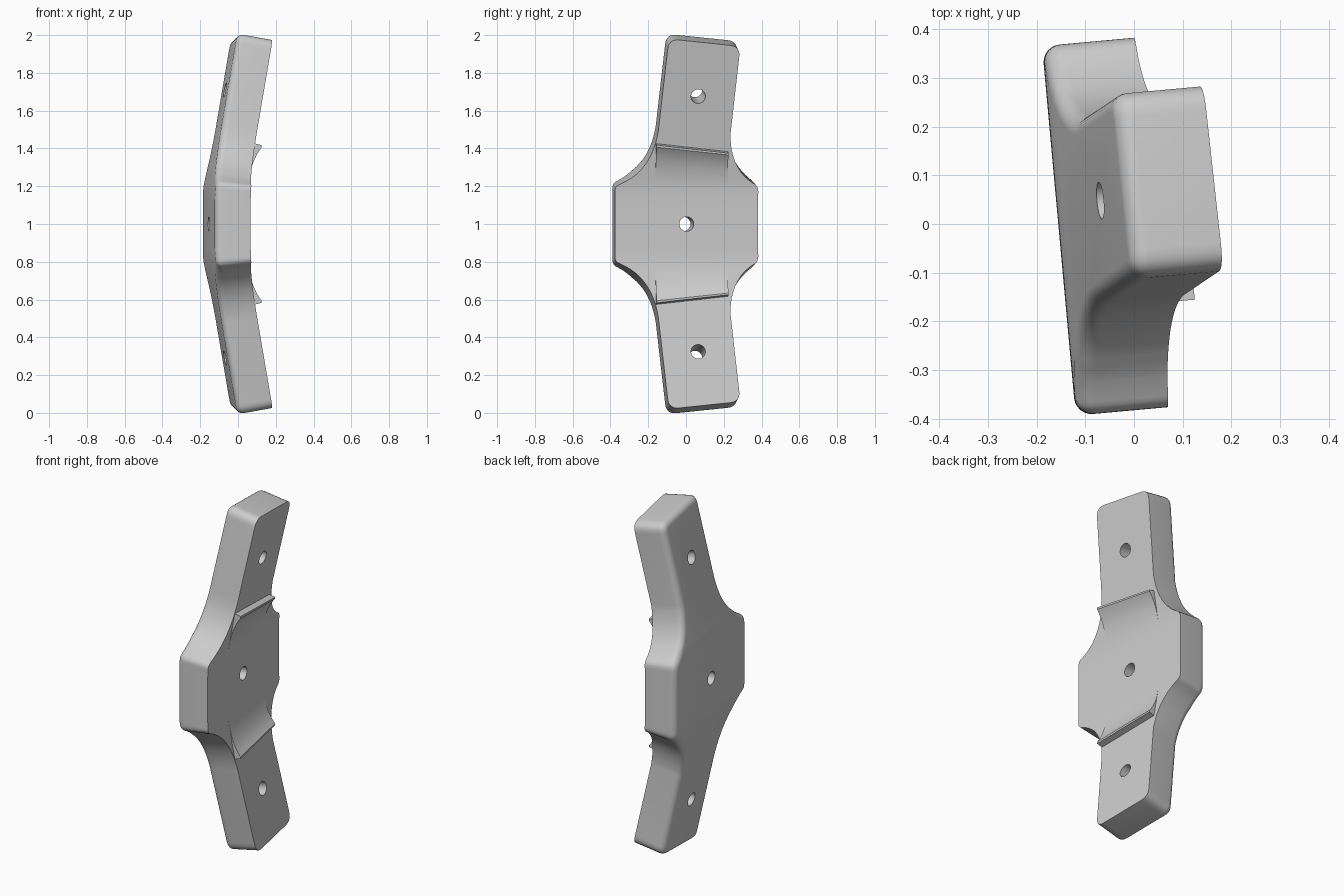
import bpy, bmesh, math
from mathutils import Vector

if "Cube" in bpy.data.objects:
    bpy.data.objects.remove(bpy.data.objects["Cube"])

TILT = math.radians(5.2)      # whole plate turned about z
BEND = math.radians(10.2)     # arms bent towards +x
BEND_START, BEND_END = 0.13, 0.25
THICK, EDGE = 0.188, 0.036
INNER = 0.033
LEAN = 0.105                  # sideways lean of the arms

grey = bpy.data.materials.new("plain_grey")
grey.use_nodes = True
grey.diffuse_color = (0.6, 0.6, 0.6, 1)
grey.node_tree.nodes["Principled BSDF"].inputs["Base Color"].default_value = (0.6, 0.6, 0.6, 1)


def bent(v, s, w):
    """Width, unrolled height and depth from the inner face -> bent, turned position."""
    side, s = (1 if s >= 0 else -1), abs(s)
    k = BEND / (BEND_END - BEND_START)
    angle = k * (min(max(s, BEND_START), BEND_END) - BEND_START)
    rest = max(0, s - BEND_END)
    u = INNER + (1 - math.cos(angle)) / k + rest * math.sin(angle) + w * math.cos(angle)
    z = min(s, BEND_START) + math.sin(angle) / k + rest * math.cos(angle) - w * math.sin(angle)
    return Vector((u * math.cos(TILT) - v * math.sin(TILT),
                   u * math.sin(TILT) + v * math.cos(TILT), 1 + side * z))


def bezier(a, b, c, n=8):
    a, b, c = Vector(a), Vector(b), Vector(c)
    return [a * (1 - t) ** 2 + b * 2 * t * (1 - t) + c * t * t
            for t in (i / n for i in range(n + 1))]


def rounded(prev, corner, nxt, d):
    prev, corner, nxt = Vector(prev), Vector(corner), Vector(nxt)
    return bezier(corner + (prev - corner).normalized() * d, corner,
                  corner + (nxt - corner).normalized() * d, 6)


def loft(bm, rings):
    """Skin a list of equal closed rings and cap both ends."""
    loops = [[bm.verts.new(p) for p in ring] for ring in rings]
    n = len(loops[0])
    for a, b in zip(loops, loops[1:]):
        for i in range(n):
            bm.faces.new((a[i], a[(i + 1) % n], b[(i + 1) % n], b[i]))
    bm.faces.new(loops[0])
    bm.faces.new(loops[-1])


def finish(bm, name):
    """Bend the flat mesh into place and make it an object."""
    for vert in bm.verts:
        vert.co = bent(*vert.co)
    bmesh.ops.recalc_face_normals(bm, faces=bm.faces)
    mesh = bpy.data.meshes.new(name)
    bm.to_mesh(mesh)
    bm.free()
    mesh.materials.append(grey)
    obj = bpy.data.objects.new(name, mesh)
    bpy.context.collection.objects.link(obj)
    return obj


def smooth(obj, degrees):
    bpy.ops.object.select_all(action='DESELECT')
    obj.select_set(True)
    bpy.context.view_layer.objects.active = obj
    bpy.ops.object.shade_smooth_by_angle(angle=math.radians(degrees))


# Flat outline: upper half, from the +y side over the arm to the -y side
plate_r, web_r = (0.381, 0.2), (0.228, 0.47)
plate_l, web_l = (-0.381, 0.2), (-0.155, 0.5)
top_r, top_l = (0.274, 0.952), (-0.107, 0.992)
ctrl_r, ctrl_l = (0.236, 0.285), (-0.185, 0.28)
corner_r = rounded((0.381, 0), plate_r, ctrl_r, 0.025)
corner_l = rounded(ctrl_l, plate_l, (-0.381, 0), 0.025)
half = (corner_r + bezier(corner_r[-1], ctrl_r, web_r, 14)[1:]
        + rounded(web_r, top_r, top_l, 0.055) + rounded(top_r, top_l, web_l, 0.055)
        + bezier(web_l, ctrl_l, corner_l[0], 14)[:-1] + corner_l)
outline = half + [Vector((p.x, -p.y)) for p in reversed(half)]


def inset(points, d):
    result = []
    for i, p in enumerate(points):
        a = (p - points[i - 1]).normalized()
        b = (points[(i + 1) % len(points)] - p).normalized()
        t = (a + b).normalized()
        result.append(p + Vector((-t.y, t.x)) * d / max(t.dot(a), 0.5))
    return result


# Body: sharp inner face, rounded outer edge
layers = [(0, 0)] + [(EDGE * (1 - math.cos(q)), -THICK + EDGE * (1 - math.sin(q)))
                     for q in (i * math.pi / 12 for i in range(7))]
bm = bmesh.new()
loft(bm, [[(p.x, p.y, w) for p in inset(outline, d)] for d, w in layers])
for i in range(7):
    cut = BEND_START + (BEND_END - BEND_START) * i / 6
    for sign in (1, -1):
        bmesh.ops.bisect_plane(bm, geom=bm.verts[:] + bm.edges[:] + bm.faces[:],
                               plane_co=(0, sign * cut, 0), plane_no=(0, 1, 0))
body = finish(bm, "bracket_body")

# Screw holes: centre and one per arm
bm = bmesh.new()
for v, s in ((0, 0), (0.054, 0.683), (0.054, -0.683)):
    ring = [(v + 0.038 * math.cos(a), s + 0.038 * math.sin(a))
            for a in (i * math.pi / 16 for i in range(32))]
    loft(bm, [[(x, y, w) for x, y in ring] for w in (-0.3, 0.1)])
# the centre hole straddles s = 0, inside the flat part of the bend
cutter = finish(bm, "hole_cutter")
cutter.hide_render = True
mod = body.modifiers.new("holes", 'BOOLEAN')
mod.operation = 'DIFFERENCE'
mod.solver = 'EXACT'
mod.object = cutter
bpy.context.view_layer.objects.active = body
bpy.ops.object.modifier_apply(modifier=mod.name)
bpy.data.objects.remove(cutter)
smooth(body, 30)

# Lips: concave ramps rising to a ledge across each arm
for name, sign in (("upper_lip", 1), ("lower_lip", -1)):
    section = [(0.19 + 0.205 * t, 0.038 * t ** 3) for t in (i / 12 for i in range(13))]
    section += [(0.405, 0.036), (0.408, -0.02)]
    section += [(s, -0.02) for s, w in reversed(section[:13])]
    bm = bmesh.new()
    loft(bm, [[(v, sign * (s - (v - 0.03) * LEAN * (s - 0.19) / 0.2), w) for s, w in section]
              for v in (-0.166, 0.217)])
    smooth(finish(bm, name), 30)
